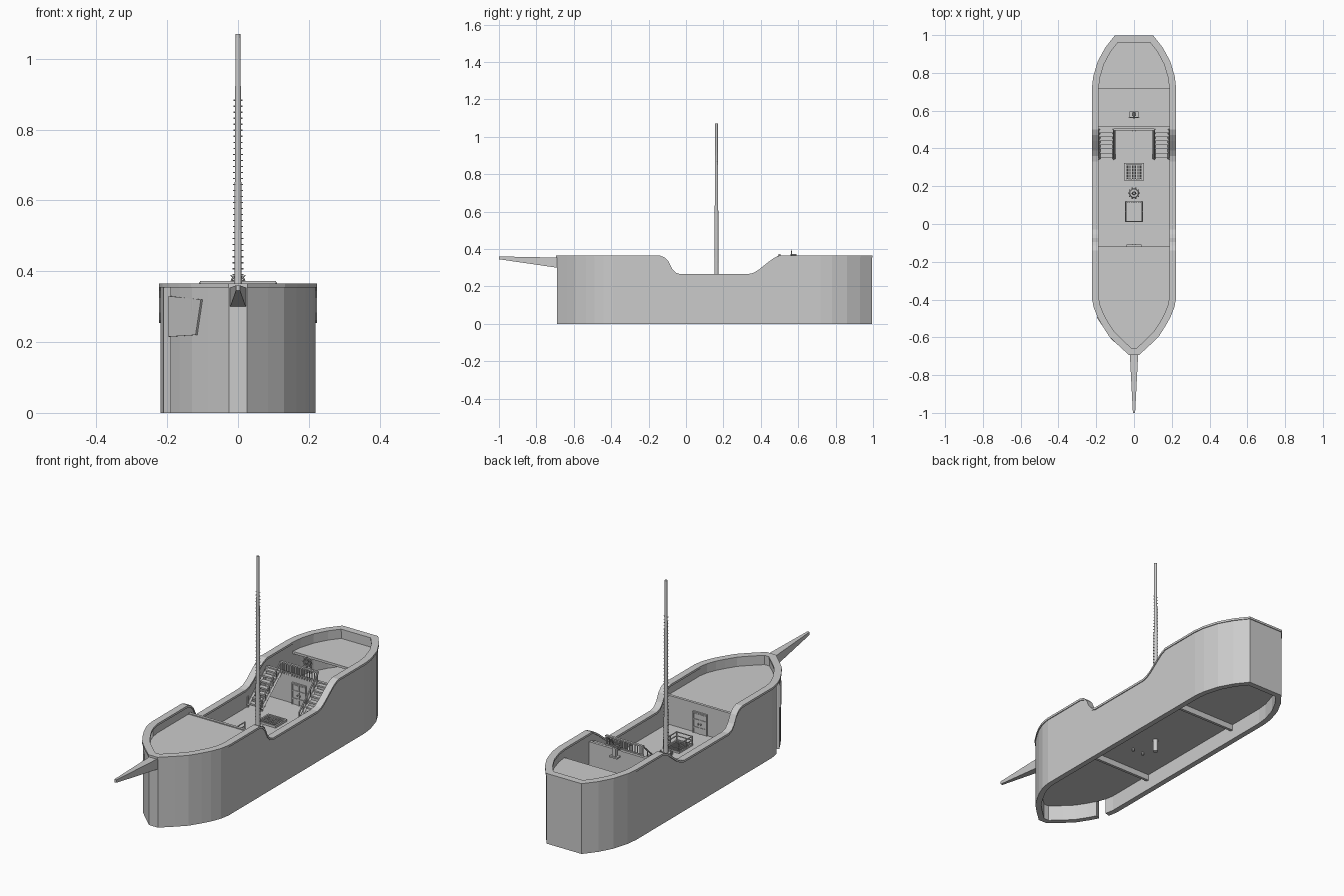
import bpy, bmesh, math
from mathutils import Vector, Matrix

if "Cube" in bpy.data.objects:
    bpy.data.objects.remove(bpy.data.objects["Cube"])

MAIN, UPPER, UNDER = 0.17, 0.315, 0.08     # deck heights
WALL = 0.028
FORE_Y, AFT_Y = -0.125, 0.51               # bulkhead positions

def finish(bm, name):
    bmesh.ops.recalc_face_normals(bm, faces=bm.faces)
    me = bpy.data.meshes.new(name)
    bm.to_mesh(me)
    bm.free()
    ob = bpy.data.objects.new(name, me)
    bpy.context.collection.objects.link(ob)
    return ob

def box(bm, c, s):
    bmesh.ops.create_cube(bm, size=1, matrix=Matrix.Translation(c) @ Matrix.Diagonal((*s, 1)))

def bar(bm, p, q, r1, r2=None, n=6):
    p, q = Vector(p), Vector(q)
    d = q - p
    m = Matrix.Translation((p + q) / 2) @ d.to_track_quat('Z', 'Y').to_matrix().to_4x4()
    bmesh.ops.create_cone(bm, cap_ends=True, segments=n, radius1=r1,
                          radius2=r1 if r2 is None else r2, depth=d.length, matrix=m)

# Sheer line: raised ends, lowered waist
SHEER = [(-.14, .365), (-.115, .355), (-.095, .335), (-.075, .295), (-.055, .273), (-.03, .265),
         (.33, .265), (.36, .272), (.39, .29), (.44, .33), (.47, .352), (.50, .365)]

def sheer(y):
    if y <= SHEER[0][0] or y >= SHEER[-1][0]:
        return .365
    for (a, za), (b, zb) in zip(SHEER, SHEER[1:]):
        if a <= y <= b:
            return za + (zb - za) * (y - a) / (b - a)

# Plan outline, starboard half from bow to stern, then mirrored
bow = [(.025, -.69), (.085, -.635), (.13, -.59), (.165, -.535), (.19, -.49), (.21, -.44), (.219, -.39)]
mid = [(.219, y) for y in sorted([s[0] for s in SHEER] + [FORE_Y, AFT_Y])]
stern = [(.219, .72), (.212, .78), (.188, .86), (.15, .93), (.10, .994)]
half = bow + mid + stern
loop = [Vector(p) for p in half] + [Vector((-x, y)) for x, y in reversed(half)]
N = len(loop)

def offset(i, o):
    a, b, c = loop[i - 1], loop[i], loop[(i + 1) % N]
    n1 = Vector(((b - a).y, -(b - a).x)).normalized()
    n2 = Vector(((c - b).y, -(c - b).x)).normalized()
    m = (n1 + n2).normalized()
    return b + m * (o / m.dot(n1))

def sweep(name, section, skip=()):
    bm = bmesh.new()
    rings = []
    for i in range(N):
        ring = []
        for o, z in section:
            p = offset(i, o)
            ring.append(bm.verts.new((p.x, p.y, z(sheer(loop[i].y)))))
        rings.append(ring)
    k = len(section)
    for i in range(N):
        a, b = rings[i], rings[(i + 1) % N]
        if i in skip:
            bm.faces.new(a)
            bm.faces.new(b)
            continue
        for j in range(k):
            bm.faces.new((a[j], b[j], b[(j + 1) % k], a[(j + 1) % k]))
    return finish(bm, name)

# Hull shell with a narrow slot on the port bow, and its cap rail
slot = N - 1 - 5
sweep("hull", [(0, lambda h: 0), (0, lambda h: h - .01), (-WALL, lambda h: h - .01), (-WALL, lambda h: 0)], (slot,))
sweep("cap_rail", [(.004, lambda h: h - .011), (.004, lambda h: h), (-.032, lambda h: h), (-.032, lambda h: h - .011)])

# Port bow panel
bm = bmesh.new()
quad = [bm.verts.new(v) for v in ((-.197, -.495, .215), (-.12, -.61, .22), (-.105, -.625, .32), (-.197, -.495, .33))]
f = bm.faces.new(quad)
back = bmesh.ops.extrude_face_region(bm, geom=[f])["geom"]
bmesh.ops.translate(bm, vec=(.01, .01, 0), verts=[v for v in back if isinstance(v, bmesh.types.BMVert)])
finish(bm, "bow_panel")

# Decks
def deck(name, y0, y1, z0, z1):
    bm = bmesh.new()
    pts = [offset(i, -WALL + .002) for i in range(N) if y0 <= loop[i].y <= y1]
    lo = [bm.verts.new((p.x, p.y, z0)) for p in pts]
    hi = [bm.verts.new((p.x, p.y, z1)) for p in pts]
    bm.faces.new(lo)
    bm.faces.new(hi)
    for i in range(len(pts)):
        j = (i + 1) % len(pts)
        bm.faces.new((lo[i], lo[j], hi[j], hi[i]))
    finish(bm, name)

deck("main_deck", -1, 1, UNDER, MAIN)
deck("fore_deck", -1, FORE_Y, UPPER - .012, UPPER)
deck("quarter_deck", AFT_Y, 1, UPPER - .012, UPPER)

# Bulkheads with doors facing the waist
for name, y, d in (("fore", FORE_Y, 1), ("aft", AFT_Y, -1)):
    bm = bmesh.new()
    box(bm, (0, y, (UPPER + .055) / 2), (.386, .014, UPPER - .045))
    finish(bm, name + "_bulkhead")
    bm = bmesh.new()
    fy = y + d * .009
    box(bm, (0, fy, MAIN + .05), (.07, .008, .10))
    for x in (-.037, 0, .037):
        box(bm, (x, fy + d * .002, MAIN + .053), (.006, .01, .106))
    for z in (.03, .07, .106):
        box(bm, (0, fy + d * .002, MAIN + z), (.08, .01, .006))
    for x in (-.007, .007):
        box(bm, (x, fy + d * .007, MAIN + .05), (.004, .006, .008))
    finish(bm, name + "_door")

# Stairs up to the quarter deck on both sides
STEPS = 7
for side, name in ((-1, "port_stairs"), (1, "starboard_stairs")):
    bm = bmesh.new()
    run, rise = .15 / STEPS, (UPPER - MAIN) / STEPS
    for i in range(STEPS):
        box(bm, (side * .147, .355 + run * (i + .5), MAIN + rise * (i + 1) - .005), (.076, run + .004, .008))
    for x in (.107, .186):
        bar(bm, (side * x, .345, MAIN + .01), (side * x, .505, UPPER), .008, n=4)
        bar(bm, (side * x, .348, MAIN), (side * x, .348, MAIN + .055), .004)
    bar(bm, (side * .107, .348, MAIN + .052), (side * .107, .50, UPPER + .052), .004)
    for i in range(1, 5):
        y, z = .348 + .03 * i, MAIN + .029 * i
        bar(bm, (side * .107, y, z), (side * .107, y, z + .05), .0025)
    finish(bm, name)

# Quarter deck balustrade
bm = bmesh.new()
box(bm, (0, .50, UPPER + .054), (.215, .012, .006))
box(bm, (0, .50, UPPER + .008), (.215, .008, .005))
for i in range(15):
    x = -.102 + .204 * i / 14
    bar(bm, (x, .50, UPPER - .005), (x, .50, UPPER + .054), .005 if i % 14 == 0 else .003)
finish(bm, "balustrade")

# Ship's wheel on its stand
bm = bmesh.new()
WZ = UPPER + .053
box(bm, (0, .58, UPPER + .025), (.022, .018, .05))
box(bm, (0, .58, UPPER + .004), (.045, .03, .008))
bar(bm, (0, .558, WZ), (0, .592, WZ), .005, n=8)
for i in range(8):
    a, b = i * math.pi / 4, (i + 1) * math.pi / 4
    p = Vector((math.cos(a), 0, math.sin(a)))
    q = Vector((math.cos(b), 0, math.sin(b)))
    c = Vector((0, .563, WZ))
    bar(bm, c + p * .02, c + q * .02, .0028)
    bar(bm, c, c + p * .03, .0016)
finish(bm, "steering_wheel")

# Mast with climbing pegs and a collar of belaying pins
MY = .163
bm = bmesh.new()
bar(bm, (0, MY, .015), (0, MY, 1.07), .0125, .007, n=12)
finish(bm, "mast")
bm = bmesh.new()
for i in range(40):
    z = .22 + .017 * i
    w = .0165 - .004 * i / 40
    bar(bm, (-w, MY, z), (w, MY, z), .0018, n=5)
finish(bm, "mast_pegs")
bm = bmesh.new()
bar(bm, (0, MY, MAIN), (0, MY, MAIN + .012), .026, .022, n=12)
for i in range(10):
    a = i * math.tau / 10
    x, y = .029 * math.cos(a), MY + .029 * math.sin(a)
    bar(bm, (x, y, MAIN), (x, y, MAIN + .016), .0035)
finish(bm, "mast_collar")

# Grated cargo hatch
bm = bmesh.new()
for s in (-1, 1):
    box(bm, (s * .05, .277, MAIN + .005), (.008, .094, .012))
    box(bm, (0, .277 + s * .043, MAIN + .005), (.104, .008, .012))
for i in range(11):
    box(bm, (-.043 + .0086 * i, .277, MAIN + .004), (.004, .086, .008))
for i in range(5):
    box(bm, (0, .245 + .016 * i, MAIN + .003), (.1, .004, .006))
finish(bm, "cargo_hatch")

# Companion hatch with guard rails
bm = bmesh.new()
for s in (-1, 1):
    box(bm, (s * .042, .065, MAIN + .004), (.007, .11, .01))
    box(bm, (0, .065 + s * .052, MAIN + .004), (.09, .007, .01))
    for y in (.013, .065, .117):
        bar(bm, (s * .044, y, MAIN), (s * .044, y, MAIN + .05), .0035)
    for z in (.028, .048):
        bar(bm, (s * .044, .013, MAIN + z), (s * .044, .117, MAIN + z), .003)
for z in (.028, .048):
    bar(bm, (-.044, .013, MAIN + z), (.044, .013, MAIN + z), .003)
for i in range(6):
    box(bm, (-.03 + .012 * i, .065, MAIN + .003), (.004, .10, .006))
for s in (-1, 1):
    bar(bm, (s * .03, .03, UNDER - .015), (s * .03, .03, UNDER + .01), .006)
finish(bm, "companion_hatch")

# Tapered bowsprit
bm = bmesh.new()
rings = [[bm.verts.new((x * w, y, z)) for x, z in ((-1, z0), (1, z0), (1, z1), (-1, z1))]
         for y, w, z0, z1 in ((-.67, .022, .298, .352), (-.69, .022, .30, .354), (-1, .006, .345, .36))]
for a, b in zip(rings, rings[1:]):
    for j in range(4):
        bm.faces.new((a[j], a[(j + 1) % 4], b[(j + 1) % 4], b[j]))
bm.faces.new(rings[0])
bm.faces.new(rings[-1])
finish(bm, "bowsprit")
